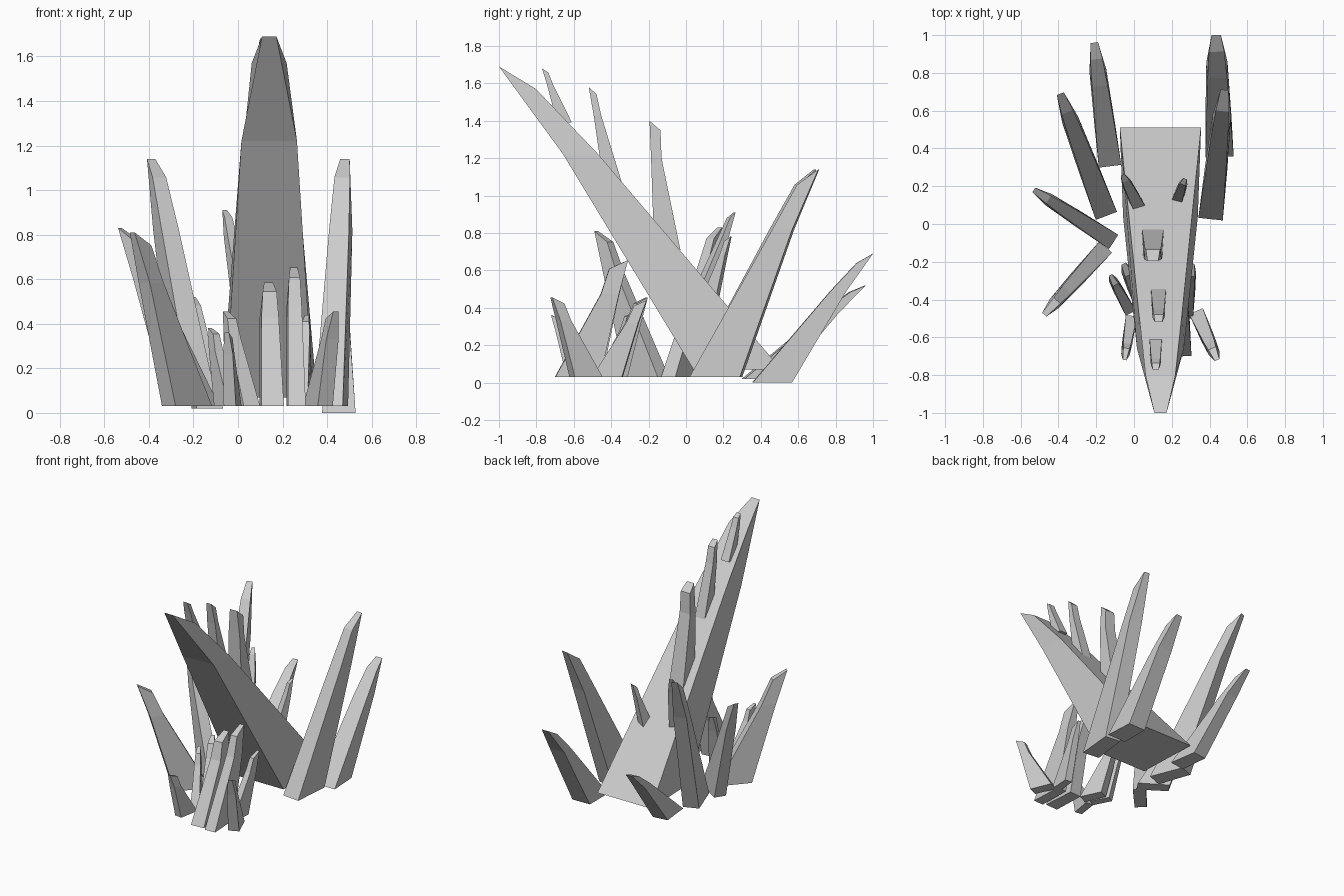
import bpy, bmesh
from mathutils import Vector

cube = bpy.data.objects.get("Cube")
if cube:
    bpy.data.objects.remove(cube, do_unlink=True)

stone = bpy.data.materials.new("pale_grey_crystal")
stone.use_nodes = True
GREY = (0.6, 0.6, 0.6, 1)
stone.diffuse_color = GREY
stone.node_tree.nodes["Principled BSDF"].inputs["Base Color"].default_value = GREY


def shard(name, base, width, depth, tip, mid_w=0.75, tip_w=0.33):
    """Leaning four-sided crystal: flat base, shoulder ring and slanted cap."""
    base, tip = Vector(base), Vector(tip)
    lean = Vector((tip.x - base.x, tip.y - base.y, 0)).normalized()
    side = Vector((-lean.y, lean.x, 0))
    lead = base + lean * depth / 2
    rise = tip - lead
    shoulder = lead + Vector((rise.x * 0.67, rise.y * 0.67, rise.z * 0.71))
    cap_back = tip - lean * depth * 0.42 - Vector((0, 0, rise.z * 0.074))
    # Each ring: leading point, trailing point and their two widths
    rings = [
        (lead, lead - lean * depth, width * 0.92, width),
        (shoulder, shoulder - lean * depth * 0.4, width * mid_w, width * mid_w * 0.92),
        (tip, cap_back, width * tip_w, width * (tip_w + mid_w) / 2),
    ]
    bm = bmesh.new()
    loops = []
    for front, back, wf, wb in rings:
        corners = [front - side * wf / 2, front + side * wf / 2,
                   back + side * wb / 2, back - side * wb / 2]
        loops.append([bm.verts.new(c) for c in corners])
    bm.faces.new(loops[0])
    bm.faces.new(loops[-1])
    for low, high in zip(loops, loops[1:]):
        for i in range(4):
            j = (i + 1) % 4
            bm.faces.new((low[i], low[j], high[j], high[i]))
    bmesh.ops.recalc_face_normals(bm, faces=bm.faces)
    mesh = bpy.data.meshes.new(name)
    bm.to_mesh(mesh)
    bm.free()
    mesh.materials.append(stone)
    bpy.context.collection.objects.link(bpy.data.objects.new(name, mesh))


# Great leaning crystal
shard("main_crystal", (0.14, 0.275, 0.07), 0.43, 0.47, (0.14, -1, 1.69), 0.58, 0.15)

# Large crystals around the back and right
shard("back_left_crystal", (0.45, 0.46, 0), 0.15, 0.21, (0.435, 1, 0.69))
shard("left_crystal", (0.42, 0.16, 0.03), 0.13, 0.27, (0.48, 0.71, 1.14))
shard("right_crystal", (-0.19, 0.16, 0.03), 0.12, 0.25, (-0.39, 0.69, 1.14))
shard("back_right_crystal", (-0.14, 0.41, 0.02), 0.12, 0.21, (-0.21, 0.96, 0.52))
shard("right_outer_crystal", (-0.2, -0.035, 0.03), 0.09, 0.22, (-0.53, 0.18, 0.83))
shard("right_front_crystal", (-0.23, -0.21, 0.03), 0.09, 0.24, (-0.475, -0.48, 0.81))

# Small crystals growing from the great one
shard("ridge_crystal_low", (0.1, -0.1, 0.71), 0.115, 0.14, (0.1, -0.195, 1.4), 0.8, 0.5)
shard("ridge_crystal_middle", (0.13, -0.39, 1.06), 0.08, 0.1, (0.13, -0.52, 1.58), 0.8, 0.5)
shard("ridge_crystal_high", (0.115, -0.65, 1.39), 0.065, 0.08, (0.115, -0.77, 1.68), 0.8, 0.5)
shard("ridge_sprout_right", (0.02, 0.1, 0.5), 0.07, 0.09, (-0.06, 0.26, 0.91))
shard("ridge_sprout_left", (0.23, 0.13, 0.45), 0.06, 0.08, (0.27, 0.24, 0.78))

# Cluster under the front
shard("cluster_tall_left", (0.26, -0.58, 0.03), 0.08, 0.24, (0.25, -0.31, 0.655), 0.85, 0.4)
shard("cluster_tall_middle", (0.15, -0.57, 0.03), 0.1, 0.24, (0.137, -0.33, 0.585), 0.85, 0.4)
shard("cluster_left", (0.36, -0.535, 0.03), 0.08, 0.16, (0.44, -0.72, 0.455))
shard("cluster_back_left", (0.29, -0.42, 0.03), 0.06, 0.16, (0.31, -0.21, 0.44))
shard("cluster_back_right", (0.03, -0.4, 0.03), 0.08, 0.16, (-0.055, -0.21, 0.455))
shard("cluster_right", (-0.05, -0.41, 0.03), 0.06, 0.14, (-0.125, -0.27, 0.38))
shard("cluster_front_right", (-0.025, -0.56, 0.03), 0.06, 0.15, (-0.05, -0.72, 0.36))
